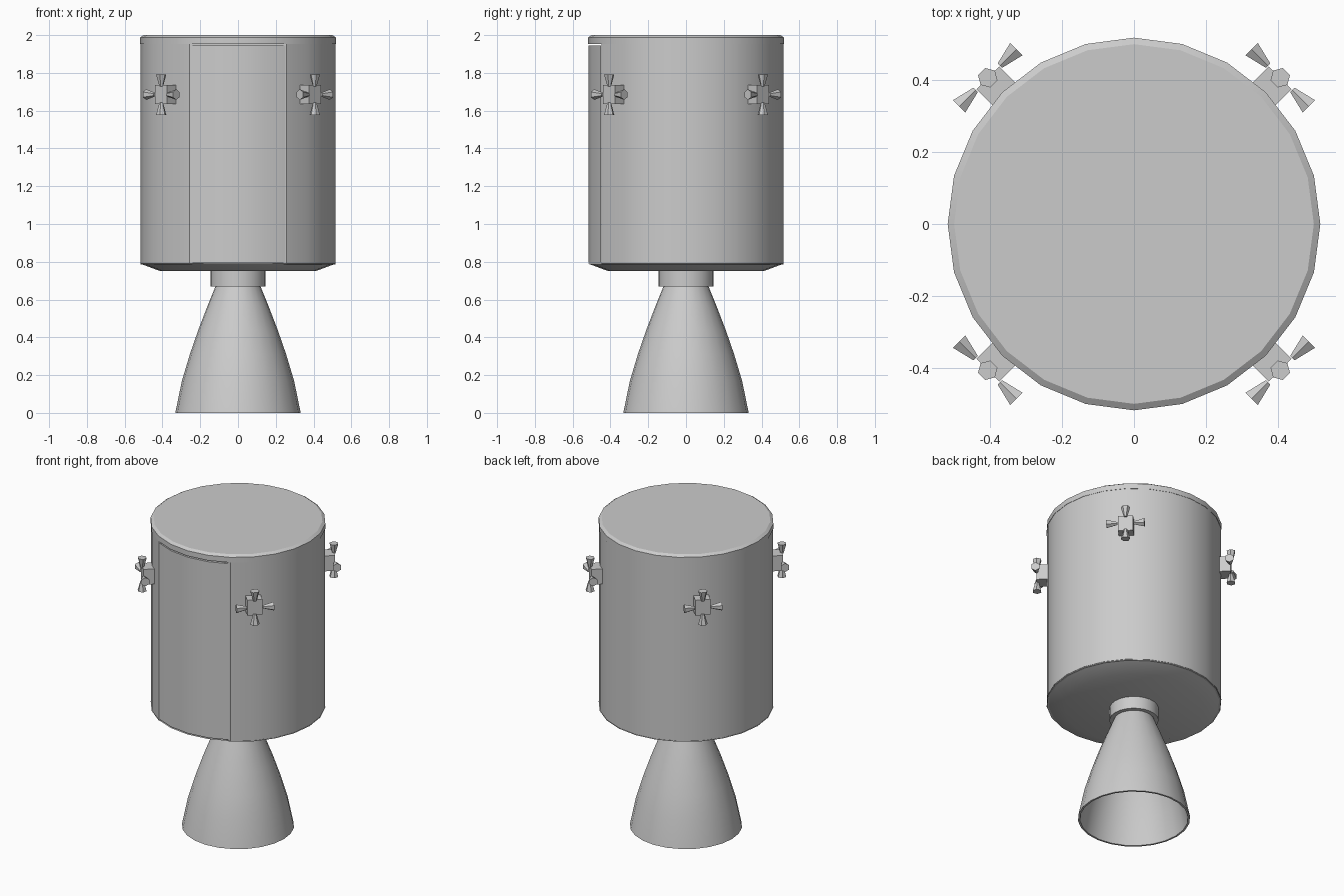
import bpy, bmesh, math
from mathutils import Matrix, Vector

cube = bpy.data.objects.get("Cube")
if cube:
    bpy.data.objects.remove(cube, do_unlink=True)

grey = bpy.data.materials.new("light_grey")
grey.use_nodes = True
grey.diffuse_color = (0.6, 0.6, 0.6, 1)
grey.node_tree.nodes["Principled BSDF"].inputs["Base Color"].default_value = (0.6, 0.6, 0.6, 1)

SIDES = 24
R = 0.518


def finish(name, bm, smooth=True):
    """Turn a bmesh into a named object."""
    bmesh.ops.recalc_face_normals(bm, faces=bm.faces)
    mesh = bpy.data.meshes.new(name)
    bm.to_mesh(mesh)
    bm.free()
    mesh.materials.append(grey)
    obj = bpy.data.objects.new(name, mesh)
    bpy.context.collection.objects.link(obj)
    if smooth:
        bpy.ops.object.select_all(action="DESELECT")
        obj.select_set(True)
        bpy.context.view_layer.objects.active = obj
        bpy.ops.object.shade_smooth_by_angle(angle=math.radians(30))
    return obj


def lathe(name, profile, closed=False):
    """Spin (radius, z) points round the z axis; cap the ends unless closed."""
    bm = bmesh.new()
    rings = []
    for r, z in profile:
        rings.append([bm.verts.new((r * math.cos(a), r * math.sin(a), z))
                      for a in (math.tau * i / SIDES for i in range(SIDES))])
    pairs = list(zip(rings, rings[1:]))
    if closed:
        pairs.append((rings[-1], rings[0]))
    else:
        bm.faces.new(rings[0])
        bm.faces.new(rings[-1])
    for low, high in pairs:
        for i in range(SIDES):
            j = (i + 1) % SIDES
            bm.faces.new((low[i], low[j], high[j], high[i]))
    return finish(name, bm)


def prism(name, outline, z0, z1):
    """Extrude an (x, y) outline upward."""
    bm = bmesh.new()
    face = bm.faces.new([bm.verts.new((x, y, z0)) for x, y in outline])
    top = bmesh.ops.extrude_face_region(bm, geom=[face])["geom"]
    bmesh.ops.translate(bm, vec=(0, 0, z1 - z0),
                        verts=[v for v in top if isinstance(v, bmesh.types.BMVert)])
    return finish(name, bm)


def polar(r, degrees):
    a = math.radians(degrees)
    return r * math.cos(a), r * math.sin(a)


# Tank body with a flat-backed recess at the front
step = 360 // SIDES
prism("body", [polar(R - 0.002, d) for d in range(-60, 241, step)], 0.785, 1.96)

# Curved access panel sitting in the recess
edge = [polar(R - 0.002, d) for d in (-119, -105, -90, -75, -61)]
back = -0.45
prism("access_panel", [(edge[0][0], back)] + edge + [(edge[-1][0], back)], 0.797, 1.945)

# Lid and tapered base
lathe("lid", [(R, 1.954), (R, 1.988), (0.5, 2.0)])
lathe("base", [(0.41, 0.75), (R, 0.79)])

# Main engine
lathe("engine_collar", [(0.145, 0.67), (0.145, 0.76)])
bell = [(0.332, 0), (0.297, 0.17), (0.255, 0.31), (0.21, 0.44), (0.16, 0.57), (0.115, 0.68)]
lathe("engine_bell", bell + [(r - 0.012, z) for r, z in reversed(bell)], closed=True)

# Thruster clusters on the four diagonals
for side, angle in (("back_left", 45), ("back_right", 135),
                    ("front_right", 225), ("front_left", 315)):
    place = Matrix.Rotation(math.radians(angle), 4, "Z") @ Matrix.Translation((0.575, 0, 1.685))
    bm = bmesh.new()
    bmesh.ops.create_cube(bm, size=1, matrix=place @ Matrix.Translation((-0.06, 0, 0))
                          @ Matrix.Diagonal((0.12, 0.09, 0.1, 1)))
    finish("thruster_block_" + side, bm, smooth=False)
    bm = bmesh.new()
    for turn in range(4):
        aim = Matrix.Rotation(turn * math.pi / 2, 4, "X")
        reach = 0.075 if turn % 2 == 0 else 0.08
        bmesh.ops.create_cone(bm, cap_ends=True, segments=6, radius1=0.01, radius2=0.028,
                              depth=0.065, matrix=place @ aim @ Matrix.Translation((0, 0, reach)))
    finish("thruster_nozzles_" + side, bm, smooth=False)
